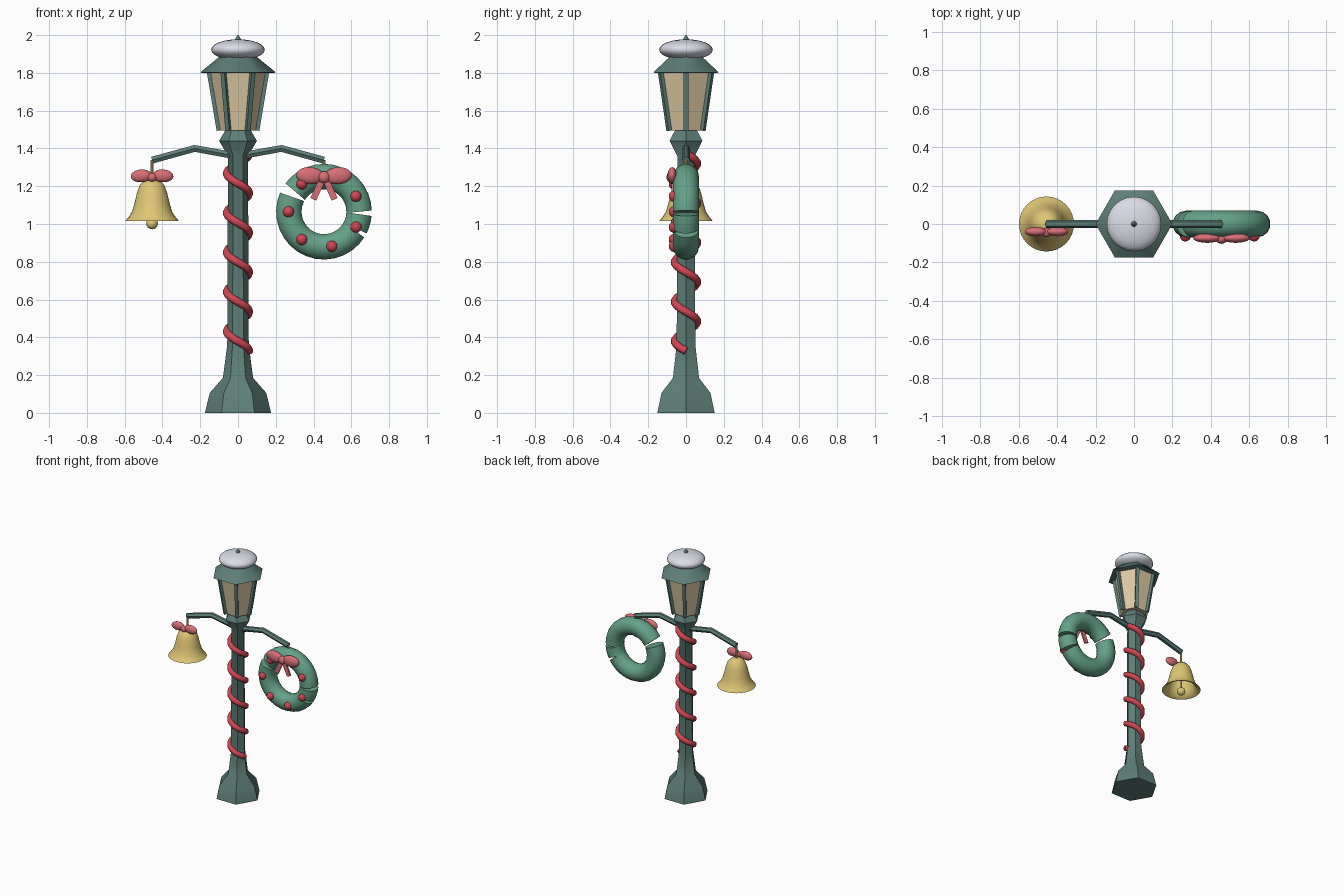
import bpy, bmesh
from math import sin, cos, pi, tau, radians
from mathutils import Vector, Matrix

old = bpy.data.objects.get("Cube")
if old:
    bpy.data.objects.remove(old, do_unlink=True)


def material(name, r, g, b):
    m = bpy.data.materials.new(name)
    m.use_nodes = True
    m.diffuse_color = (r, g, b, 1)
    m.node_tree.nodes["Principled BSDF"].inputs["Base Color"].default_value = (r, g, b, 1)
    return m


GREEN = material("post green", 0.11, 0.21, 0.185)
GLASS = material("warm glass", 0.72, 0.58, 0.36)
SNOW = material("snow white", 0.72, 0.74, 0.82)
RED = material("ribbon red", 0.64, 0.06, 0.085)
PINK = material("bow pink", 0.69, 0.16, 0.18)
GOLD = material("bell gold", 0.74, 0.57, 0.18)
LEAF = material("wreath green", 0.13, 0.36, 0.25)


def finish(name, bm, mat, angle=40):
    bmesh.ops.recalc_face_normals(bm, faces=bm.faces)
    mesh = bpy.data.meshes.new(name)
    bm.to_mesh(mesh)
    bm.free()
    mesh.materials.append(mat)
    ob = bpy.data.objects.new(name, mesh)
    bpy.context.collection.objects.link(ob)
    bpy.ops.object.select_all(action='DESELECT')
    ob.select_set(True)
    bpy.context.view_layer.objects.active = ob
    bpy.ops.object.shade_smooth_by_angle(angle=radians(angle))
    return ob


def loft(name, rings, mat, angle=40):
    """Skin a row of rings and cap both ends."""
    bm = bmesh.new()
    rows = [[bm.verts.new(p) for p in ring] for ring in rings]
    n = len(rows[0])
    for a, b in zip(rows, rows[1:]):
        for i in range(n):
            j = (i + 1) % n
            bm.faces.new((a[i], a[j], b[j], b[i]))
    bm.faces.new(rows[0])
    bm.faces.new(rows[-1])
    return finish(name, bm, mat, angle)


def lathe(name, profile, sides, mat, x=0, angle=40):
    """Turn (radius, height) pairs about a vertical axis."""
    rings = [[(x + r * cos(tau * i / sides), r * sin(tau * i / sides), z)
              for i in range(sides)] for r, z in profile]
    return loft(name, rings, mat, angle)


def tube(name, points, radius, sides, mat, ref=(0, 0, 1), angle=40):
    """Sweep a round section along a path."""
    pts = [Vector(p) for p in points]
    rings = []
    for k, p in enumerate(pts):
        t = (pts[min(k + 1, len(pts) - 1)] - pts[max(k - 1, 0)]).normalized()
        u = t.cross(Vector(ref)).normalized()
        v = t.cross(u)
        rings.append([p + radius * (u * cos(a) + v * sin(a))
                      for a in (tau * (i + 0.5) / sides for i in range(sides))])
    return loft(name, rings, mat, angle)


def ball(name, centre, size, mat, tilt=0, segments=20):
    bm = bmesh.new()
    bmesh.ops.create_uvsphere(bm, u_segments=segments, v_segments=segments // 2, radius=1)
    bm.transform(Matrix.Translation(centre) @ Matrix.Rotation(tilt, 4, 'Y')
                 @ Matrix.Diagonal((*size, 1)))
    return finish(name, bm, mat, 60)


def bow(name, x, y, z, length, height, depth, tilt):
    for side, label in ((1, "left"), (-1, "right")):
        ball(f"{name}_{label}_loop", (x + side * length * 1.02, y, z + 0.008),
             (length, depth, height), PINK, -side * tilt)
    ball(f"{name}_knot", (x, y - 0.005, z), (height * 0.7, depth, height * 0.7), PINK)


# Post with flared base and collar
lathe("post", [(0.175, 0), (0.15, 0.105), (0.08, 0.185), (0.057, 0.36),
               (0.053, 1.36), (0.1, 1.44), (0.065, 1.5)], 6, GREEN)

# Lantern: glass, corner bars, roof, snow and finial
lathe("lantern_glass", [(0.1, 1.495), (0.152, 1.805)], 6, GLASS)
for i in range(6):
    a = tau * i / 6
    tube(f"lantern_bar_{i + 1}", [(r * cos(a), r * sin(a), z)
                                  for r, z in ((0.101, 1.495), (0.154, 1.81))],
         0.017, 4, GREEN, ref=(cos(a), sin(a), 0))
lathe("lantern_roof", [(0.19, 1.8), (0.2, 1.803), (0.105, 1.88), (0.02, 1.95)], 6, GREEN)
ball("snow_cap", (0, 0, 1.923), (0.142, 0.142, 0.055), SNOW, segments=24)
lathe("finial", [(0.018, 1.95), (0.015, 1.98), (0.003, 2.0)], 8, GREEN)

# Bent arms with short hangers
X = 0.455
for s, label, low in ((1, "left", 1.29), (-1, "right", 1.22)):
    tube(f"{label}_arm", [(s * 0.02, 0, 1.362), (s * 0.23, 0, 1.4), (s * X, 0, 1.338)],
         0.021, 6, GREEN, ref=(0, 1, 0))
    tube(f"{label}_hanger", [(s * X, 0, 1.34), (s * X, 0, low)], 0.008, 8, GOLD, ref=(0, 1, 0))

# Ribbon wound five turns down the post
STEPS = 14
tube("spiral_ribbon", [(0.06 * cos(tau * k / STEPS), 0.06 * sin(tau * k / STEPS),
                        1.372 - 0.209 * k / STEPS) for k in range(5 * STEPS + 1)],
     0.021, 10, RED)

# Hollow bell with clapper and bow
outer = [(0.012, 1.238), (0.04, 1.232), (0.064, 1.208), (0.08, 1.165), (0.093, 1.11),
         (0.106, 1.065), (0.125, 1.035), (0.143, 1.015)]
inner = [(r * 0.92, z - 0.008) for r, z in reversed(outer[:-1])]
lathe("bell", outer + inner, 32, GOLD, x=-X, angle=50)
tube("clapper_rod", [(-X, 0, 1.2), (-X, 0, 1.01)], 0.007, 8, GOLD, ref=(0, 1, 0))
ball("clapper", (-X, 0, 1.003), (0.031,) * 3, GOLD)
bow("bell_bow", -X, -0.04, 1.247, 0.056, 0.034, 0.024, radians(-4))

# Wreath: three tube arcs with narrow gaps, then berries
WZ, WR = 1.065, 0.186
for k, (a0, a1) in enumerate(((0, 145), (155, 329), (332, 356))):
    n = max(3, (a1 - a0) // 11)
    arc = [radians(a0 + (a1 - a0) * i / n) for i in range(n + 1)]
    tube(f"wreath_arc_{k + 1}", [(X + WR * cos(a), 0, WZ + WR * sin(a)) for a in arc],
         0.069, 14, LEAF, ref=(0, 1, 0))
for k in range(7):
    a = tau * (k + 0.5) / 7
    ball(f"berry_{k + 1}", (X + 0.188 * cos(a), -0.062, WZ + 0.188 * sin(a)),
         (0.03,) * 3, RED, segments=14)

# Wreath bow with two hanging tails
bow("wreath_bow", X, -0.073, 1.248, 0.073, 0.045, 0.025, radians(4))
for s, label in ((1, "left"), (-1, "right")):
    bm = bmesh.new()
    bmesh.ops.create_cube(bm, size=1)
    bm.transform(Matrix.Translation((X + s * 0.03, -0.072, 1.19))
                 @ Matrix.Rotation(-s * radians(24), 4, 'Y')
                 @ Matrix.Diagonal((0.034, 0.012, 0.13, 1)))
    finish(f"bow_{label}_tail", bm, PINK)
